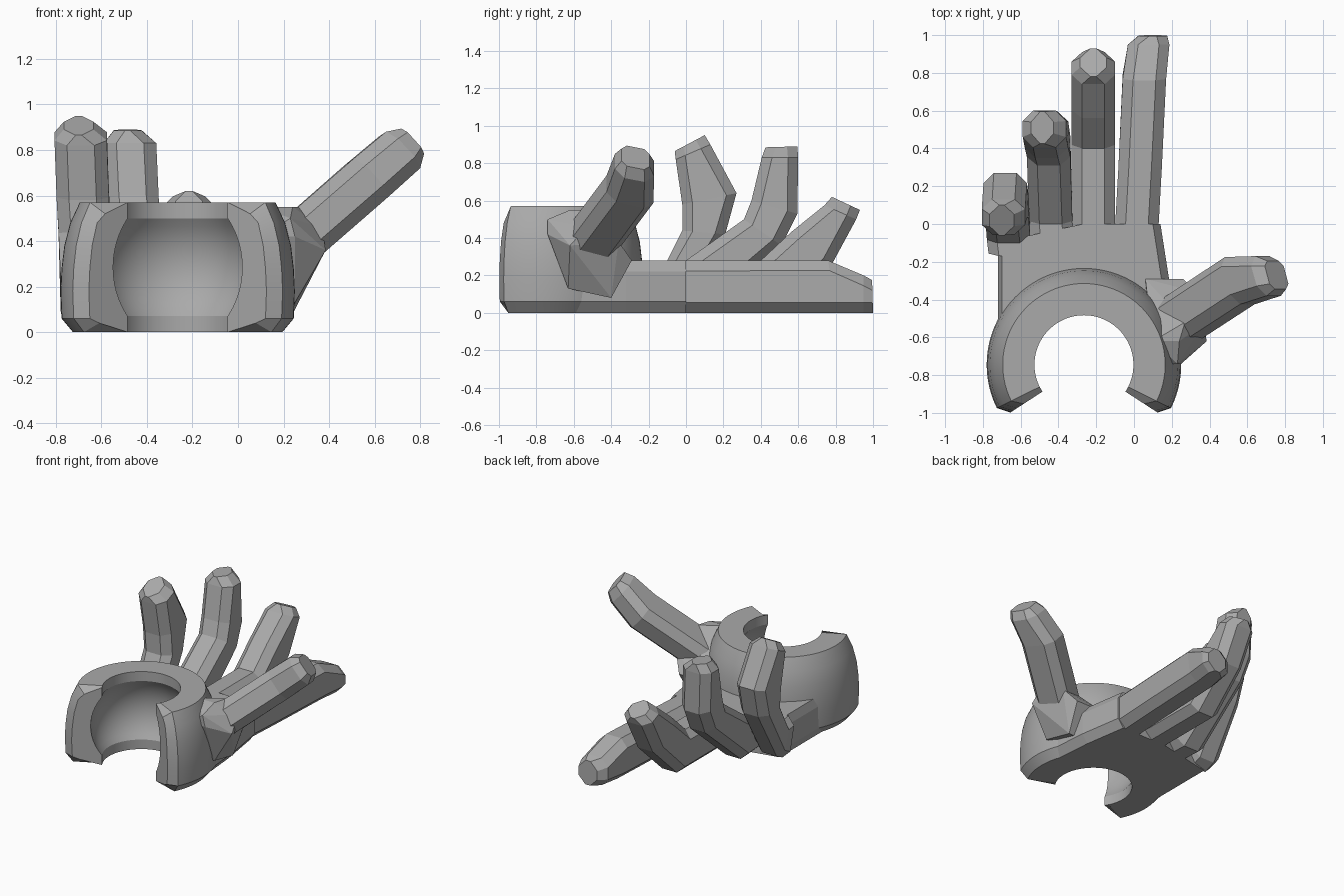
import bpy, bmesh, math
from mathutils import Vector

if "Cube" in bpy.data.objects:
    bpy.data.objects.remove(bpy.data.objects["Cube"])

grey = bpy.data.materials.new("plain grey")
grey.diffuse_color = (0.4, 0.4, 0.4, 1)
grey.use_nodes = True
grey.node_tree.nodes["Principled BSDF"].inputs["Base Color"].default_value = grey.diffuse_color


def make(name, bm, smooth=False):
    bmesh.ops.recalc_face_normals(bm, faces=bm.faces[:])
    me = bpy.data.meshes.new(name)
    bm.to_mesh(me)
    bm.free()
    me.materials.append(grey)
    ob = bpy.data.objects.new(name, me)
    bpy.context.collection.objects.link(ob)
    if smooth:
        bpy.ops.object.select_all(action='DESELECT')
        ob.select_set(True)
        bpy.context.view_layer.objects.active = ob
        bpy.ops.object.shade_smooth_by_angle(angle=math.radians(28))
    return ob


def loft(name, loops, smooth=False):
    """Bridge closed loops of points and cap both ends."""
    bm = bmesh.new()
    rows = [[bm.verts.new(p) for p in lp] for lp in loops]
    n = len(rows[0])
    for a, b in zip(rows, rows[1:]):
        for i in range(n):
            j = (i + 1) % n
            bm.faces.new((a[i], a[j], b[j], b[i]))
    bm.faces.new(rows[0])
    bm.faces.new(rows[-1][::-1])
    return make(name, bm, smooth)


def octagon(c, u, v, ch=0.055):
    """Chamfered rectangle around c with half axes u and v."""
    c, u, v = Vector(c), Vector(u), Vector(v)
    a, b = 1 - min(ch / u.length, 0.8), 1 - min(ch / v.length, 0.8)
    return [c + u * s + v * t for s, t in
            ((1, b), (a, 1), (-a, 1), (-1, b), (-1, -b), (-a, -1), (a, -1), (1, -b))]


def finger(name, x0, x1, secs):
    """secs: (front y, front z, back y, back z, half width); x runs x0 to x1."""
    loops = []
    for i, (uy, uz, ly, lz, hw) in enumerate(secs):
        x = x0 + (x1 - x0) * i / (len(secs) - 1)
        up, lo = Vector((x, uy, uz)), Vector((x, ly, lz))
        loops.append(octagon((up + lo) / 2, (up - lo) / 2, (hw, 0, 0)))
    return loft(name, loops)


# Wrist clip: open ring with a ball-shaped socket
CX, CY = -0.265, -0.745
outer = [(0.46, 0), (0.51, 0.06), (0.515, 0.18), (0.51, 0.28), (0.498, 0.38),
         (0.472, 0.48), (0.43, 0.57)]
inner = [(0.262, 0.57), (0.262, 0.50)]
for k in range(1, 12):
    z = 0.50 - 0.43 * k / 12
    inner.append((math.sqrt(0.338 ** 2 - (z - 0.285) ** 2), z))
inner += [(0.262, 0.07), (0.262, 0)]


def ring_loop(deg, inset=0.0):
    a = math.radians(deg)
    pts = []
    for r, z in outer:
        pts.append((r - inset, z if inset == 0 else min(max(z, 0.04), 0.52)))
    for r, z in inner:
        pts.append((r, z))
    return [(CX + r * math.cos(a), CY + r * math.sin(a), z) for r, z in pts]


N = 56
loops = [ring_loop(-33, 0.05)]
loops += [ring_loop(-26.5 + 233 * i / N) for i in range(N + 1)]
loops += [ring_loop(213, 0.05)]
loft("wrist_clip", loops, smooth=True)


# Palm, wrapped around the clip
def palm_loop(z, d):
    arc = [(CX + 0.42 * math.cos(math.radians(t)), CY + 0.42 * math.sin(math.radians(t)))
           for t in range(10, 171, 8)]
    pts = [(-0.72 + d * 0.5, -0.6), (-0.72 + d * 0.5, -0.09), (-0.55, -0.06), (-0.27, 0.0),
           (0.14 - d, 0.0), (0.19 - d, -0.32), (0.215 - d, -0.62)]
    return [(x, y, z) for x, y in pts + arc]


loft("palm", [palm_loop(0, 0.045), palm_loop(0.06, 0), palm_loop(0.22, 0), palm_loop(0.28, 0.04)])

# Fingers, each curled more than the last
W = 0.115
finger("index_finger", 0.01, 0.10, [
    (-0.10, 0.28, -0.10, 0, W), (0.3, 0.28, 0.3, 0, W), (0.76, 0.28, 0.80, 0, W),
    (0.95, 0.20, 0.95, 0, W - 0.005), (0.995, 0.175, 1.0, 0.0, 0.075)])
finger("middle_finger", -0.215, -0.215, [
    (-0.10, 0.28, -0.10, 0, W), (0.40, 0.28, 0.50, 0, W), (0.56, 0.43, 0.78, 0.26, W),
    (0.74, 0.575, 0.91, 0.50, W), (0.78, 0.62, 0.93, 0.55, 0.07)])
finger("ring_finger", -0.43, -0.485, [
    (-0.15, 0.28, -0.10, 0, W), (0.00, 0.28, 0.08, 0, W), (0.31, 0.50, 0.51, 0.36, W),
    (0.35, 0.60, 0.595, 0.53, W), (0.405, 0.83, 0.60, 0.83, W), (0.425, 0.885, 0.595, 0.89, 0.06)])
finger("little_finger", -0.655, -0.70, [
    (-0.17, 0.28, -0.10, 0, W), (-0.10, 0.28, -0.02, 0.04, W), (-0.02, 0.44, 0.21, 0.42, W),
    (-0.02, 0.58, 0.27, 0.64, W), (-0.055, 0.82, 0.13, 0.90, W), (-0.06, 0.865, 0.10, 0.95, 0.065)])

# Thumb
loft("thumb", [
    octagon((0.24, -0.51, 0.38), (-0.075, 0.0, 0.085), (0.06, -0.11, 0.05)),
    octagon((0.56, -0.30, 0.66), (-0.075, 0.0, 0.085), (0.04, -0.125, 0.03)),
    octagon((0.71, -0.275, 0.79), (-0.075, 0.0, 0.08), (0.03, -0.105, 0.02)),
    octagon((0.755, -0.27, 0.83), (-0.05, 0.0, 0.055), (0.02, -0.075, 0.015), 0.03)])

# Thumb root: faceted block joining thumb, palm and clip
bm = bmesh.new()
for p in [(0.10, -0.74, 0.42), (0.25, -0.74, 0.42), (0.23, -0.74, 0.50), (0.10, -0.62, 0.55),
          (0.24, -0.62, 0.55), (0.27, -0.52, 0.55), (0.06, -0.29, 0.28), (0.26, -0.29, 0.28),
          (0.10, -0.40, 0.08), (0.24, -0.40, 0.08), (0.14, -0.63, 0.13), (0.25, -0.63, 0.13),
          (0.385, -0.62, 0.36), (0.37, -0.53, 0.46), (0.33, -0.36, 0.38)]:
    bm.verts.new(p)
bmesh.ops.convex_hull(bm, input=bm.verts[:])
make("thumb_root", bm)
